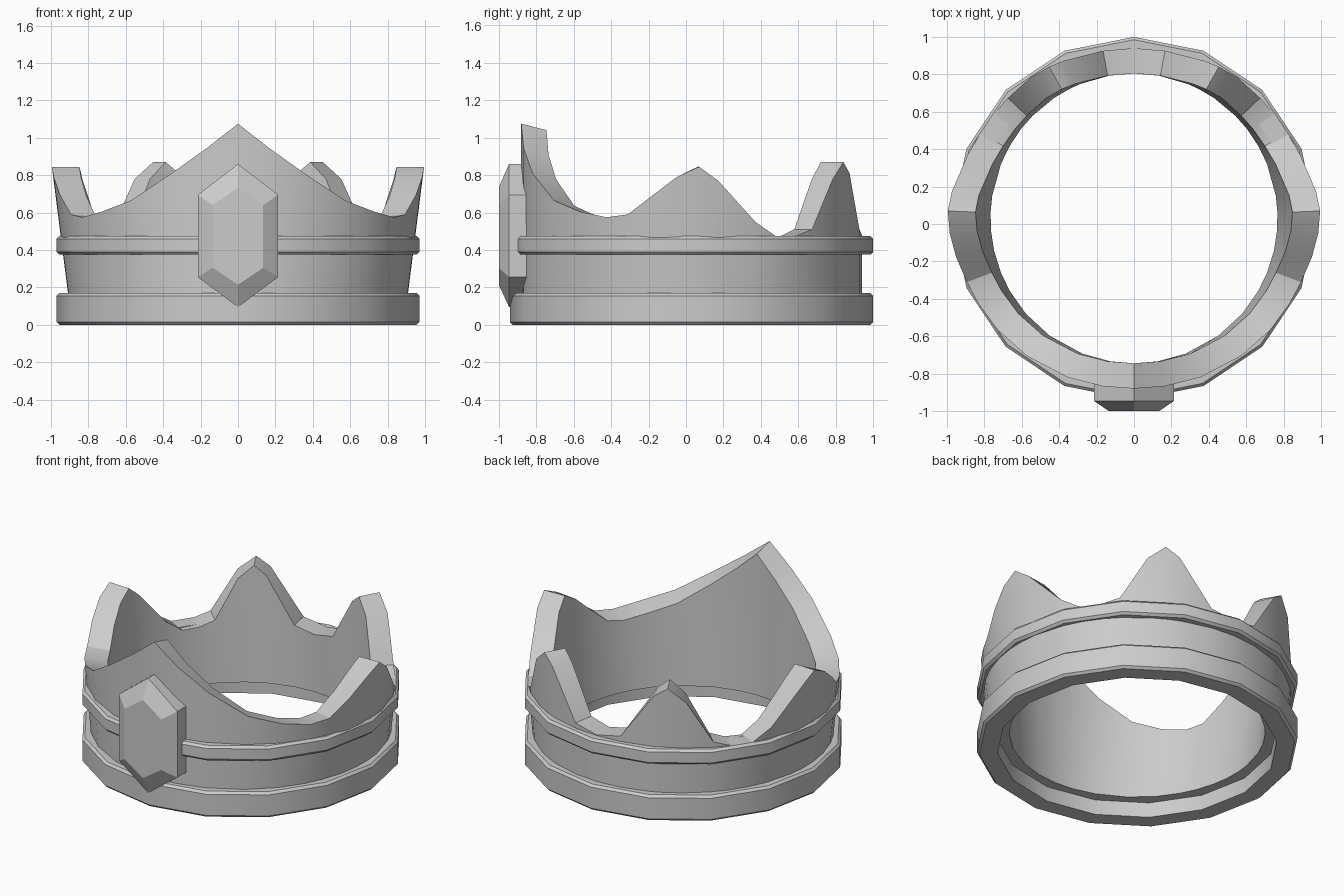
import bpy, bmesh
from math import sin, cos, radians

if "Cube" in bpy.data.objects:
    bpy.data.objects.remove(bpy.data.objects["Cube"])

CY = 0.03  # centre of the rings in y


def finish(name, bm, smooth=True):
    bmesh.ops.recalc_face_normals(bm, faces=bm.faces)
    mesh = bpy.data.meshes.new(name)
    bm.to_mesh(mesh)
    bm.free()
    ob = bpy.data.objects.new(name, mesh)
    bpy.context.collection.objects.link(ob)
    if smooth:
        bpy.ops.object.select_all(action='DESELECT')
        ob.select_set(True)
        bpy.context.view_layer.objects.active = ob
        bpy.ops.object.shade_smooth_by_angle(angle=radians(30))


def loft(name, sections, closed, smooth=True):
    """Skin a row of closed cross-sections; cap the ends if the row is open."""
    bm = bmesh.new()
    rows = [[bm.verts.new(p) for p in s] for s in sections]
    n = len(rows[0])
    for i in range(len(rows) if closed else len(rows) - 1):
        a, b = rows[i], rows[(i + 1) % len(rows)]
        for j in range(n):
            k = (j + 1) % n
            bm.faces.new((a[j], a[k], b[k], b[j]))
    if not closed:
        bm.faces.new(rows[0])
        bm.faces.new(rows[-1])
    finish(name, bm, smooth)


def polar(deg, r, z):
    """Point at an angle measured from the front (-y) towards +x."""
    t = radians(deg)
    return (r * sin(t), CY - r * cos(t), z)


def ring(name, z0, z1, ri, ro, angles, closed):
    """16-sided band with chamfered edges."""
    c = 0.015
    prof = [(ri, z0), (ro - c, z0), (ro, z0 + c), (ro, z1 - c), (ro - c, z1), (ri, z1)]
    sections = []
    for a in angles:
        k = cos(radians(11.25)) / cos(radians(a % 22.5 - 11.25))
        sections.append([polar(a, r * k, z) for r, z in prof])
    loft(name, sections, closed)


# Base ring, and upper ring which stops behind the gem
ring("base_ring", 0, 0.17, 0.845, 0.97, [22.5 * i for i in range(16)], True)
ring("upper_ring", 0.375, 0.475, 0.85, 0.97,
     [12] + [22.5 * i for i in range(1, 16)] + [348], False)

# Crown wall: top edge height by angle for one half, mirrored to the other
half = [(0, 1.075), (9.5, 0.945), (21, 0.81), (36, 0.665), (49, 0.605), (60, 0.575),
        (68, 0.59), (77, 0.695), (85, 0.79), (92.5, 0.845), (99, 0.77), (112, 0.55),
        (120, 0.47), (128, 0.475), (135, 0.51), (146, 0.78), (153, 0.87),
        (158, 0.81), (170, 0.51), (180, 0.48)]
rim = half + [(360 - a, z) for a, z in half[-2:0:-1]]


def wall_point(deg, r, z):
    x, y, z = polar(deg, r, z)
    return (x * (1 + 0.14 * (z - 0.17)), y, z)  # sides flare outward


sections = []
for a, z in rim:
    zi = z - 0.035 * max(0, cos(radians(a)))
    sections.append([wall_point(a, 0.91, 0.1), wall_point(a, 0.91, z),
                     wall_point(a, 0.775, zi), wall_point(a, 0.775, 0.1)])
loft("crown_wall", sections, True)


# Front gem: hexagonal prism with a bevelled face
def hexagon(w, top, hi, lo, bottom, y):
    return [(0, y, top), (w, y, hi), (w, y, lo), (0, y, bottom), (-w, y, lo), (-w, y, hi)]


outer = (0.215, 0.86, 0.695, 0.255, 0.095)
loft("front_gem", [hexagon(*outer, -0.85), hexagon(*outer, -0.945),
                   hexagon(0.135, 0.735, 0.64, 0.305, 0.215, -1.0)], False, smooth=False)
